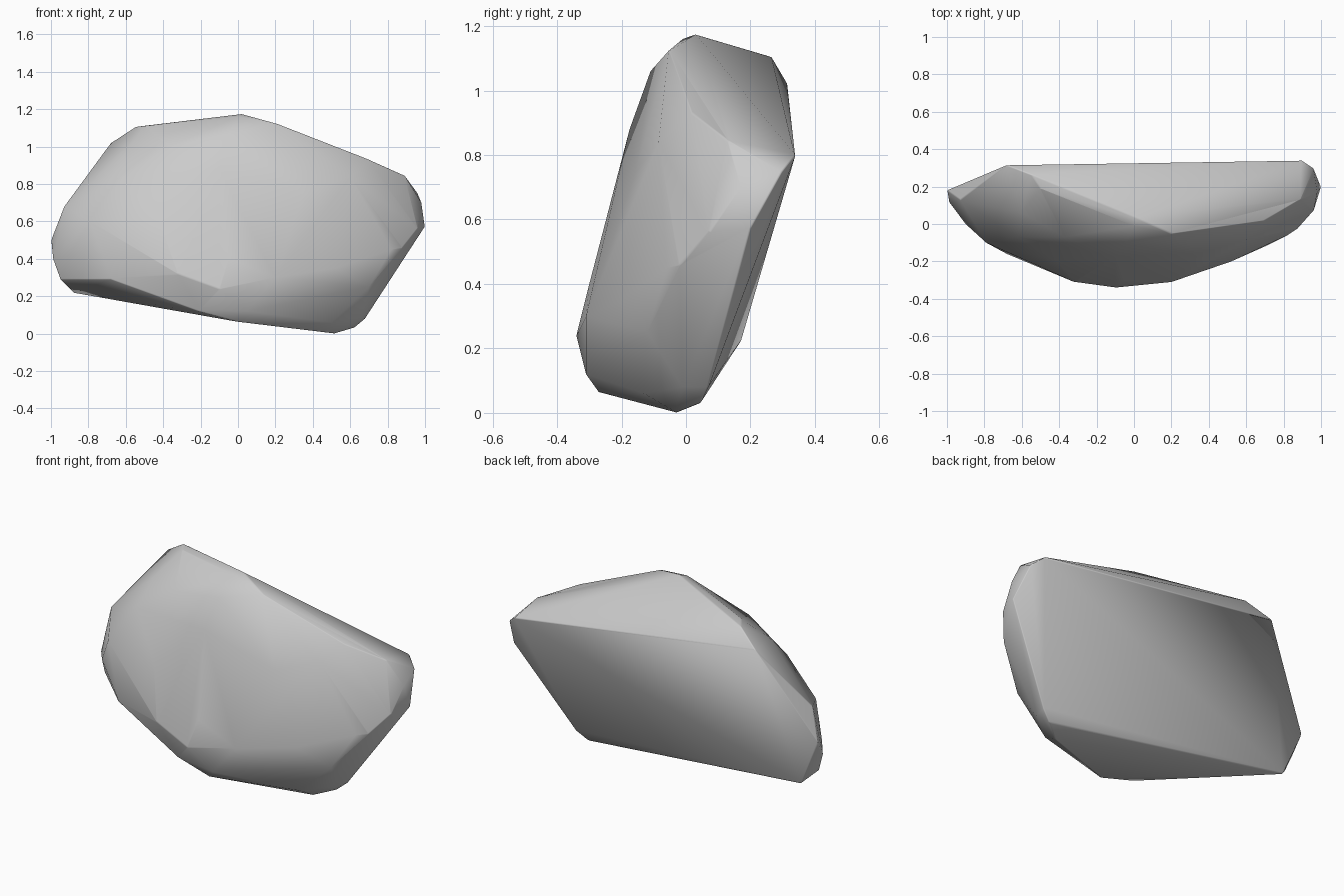
import bpy, bmesh

# Corners of the flat back face and its worn edges
back = [(0.90, 0.34, 0.80), (0.96, 0.30, 0.75), (-0.68, 0.315, 1.02), (-0.55, 0.265, 1.105),
        (-0.88, 0.17, 0.22), (0.68, 0.07, 0.08), (0.62, 0.045, 0.03)]
# Crest along the top
crest = [(0.02, 0.03, 1.175), (0, -0.01, 1.16), (0.2, -0.05, 1.125), (0.7, 0.02, 0.93),
         (0.89, 0.13, 0.845), (-0.05, -0.11, 1.06), (-0.6, 0.06, 0.97), (-0.5, 0.19, 1.11),
         (-0.37, -0.07, 1.0)]
# Left and right ends
ends = [(-1, 0.18, 0.5), (-0.99, 0.12, 0.4), (-0.95, 0.1, 0.29), (-0.93, 0.13, 0.68),
        (-0.9, 0, 0.42), (-0.79, -0.1, 0.6), (1, 0.2, 0.57), (0.98, 0.17, 0.7),
        (0.96, 0.07, 0.56), (0.88, -0.02, 0.46), (0.82, -0.06, 0.45)]
# Bulging front
front = [(-0.1, -0.34, 0.24), (-0.32, -0.31, 0.32), (0.2, -0.31, 0.3), (0.52, -0.2, 0.35),
         (-0.05, -0.30, 0.4), (-0.1, -0.175, 0.88), (-0.62, -0.07, 0.83), (0.6, -0.085, 0.84),
         (0.35, -0.155, 0.75), (-0.42, -0.195, 0.6)]
# Underside
under = [(0.52, -0.03, 0), (0, -0.27, 0.063), (-0.21, -0.265, 0.12), (0.05, -0.31, 0.12),
         (-0.68, -0.16, 0.29), (0.5, -0.13, 0.06), (0.7, -0.12, 0.25), (0.66, -0.01, 0.08)]

# Rock: the hull around all worn corners
bm = bmesh.new()
for p in back + crest + ends + front + under:
    bm.verts.new(p)
bmesh.ops.convex_hull(bm, input=bm.verts[:])
loose = [v for v in bm.verts if not v.link_faces]
bmesh.ops.delete(bm, geom=loose, context='VERTS')
bmesh.ops.recalc_face_normals(bm, faces=bm.faces[:])
me = bpy.data.meshes.new("rock")
bm.to_mesh(me)
bm.free()
rock = bpy.data.objects.new("rock", me)
bpy.context.collection.objects.link(rock)

# Slightly worn edges
bev = rock.modifiers.new("worn_edges", 'BEVEL')
bev.width = 0.006
bev.segments = 2
bev.limit_method = 'ANGLE'
bev.angle_limit = 0.6
for f in me.polygons:
    f.use_smooth = True
